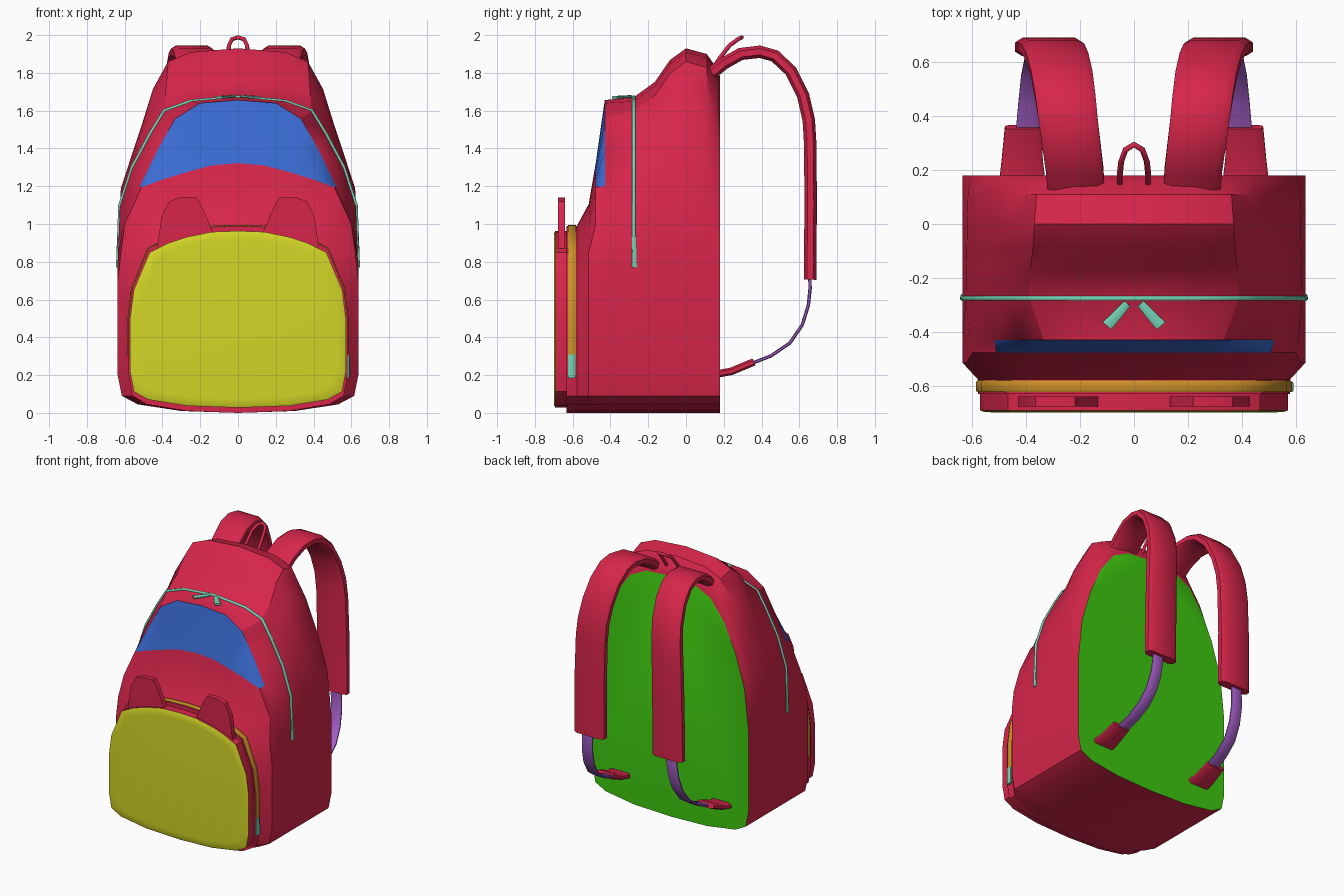
import bpy, bmesh, math
from mathutils import Vector

if "Cube" in bpy.data.objects:
    bpy.data.objects.remove(bpy.data.objects["Cube"])

# ---- colours
def mat(name, r, g, b):
    m = bpy.data.materials.new(name)
    m.diffuse_color = (r, g, b, 1)
    m.use_nodes = True
    m.node_tree.nodes["Principled BSDF"].inputs["Base Color"].default_value = m.diffuse_color
    return m

RED = mat("red fabric", .68, .019, .069)
YELLOW = mat("yellow panel", .645, .67, .019)
BLUE = mat("blue panel", .045, .156, .68)
GREEN = mat("green back panel", .048, .58, .005)
PURPLE = mat("purple webbing", .376, .114, .578)
TEAL = mat("teal zipper", .171, .645, .456)
ORANGE = mat("orange zipper", .61, .283, .021)

# ---- helpers
def loft(name, rings, mats, rule=None, angle=35):
    """Skin closed rings of 3D points; rule(ring, segment) picks the material
    (segment is None for the end caps)."""
    bm = bmesh.new()
    vs = [[bm.verts.new(p) for p in r] for r in rings]
    n = len(rings[0])
    for i in range(len(vs) - 1):
        for j in range(n):
            k = (j + 1) % n
            f = bm.faces.new((vs[i][j], vs[i][k], vs[i + 1][k], vs[i + 1][j]))
            f.material_index = rule(i, j) if rule else 0
    for i, r in ((0, vs[0]), (len(vs) - 1, vs[-1])):
        f = bm.faces.new(r)
        f.material_index = rule(i, None) if rule else 0
    bmesh.ops.recalc_face_normals(bm, faces=bm.faces)
    me = bpy.data.meshes.new(name)
    bm.to_mesh(me)
    bm.free()
    for m in mats:
        me.materials.append(m)
    ob = bpy.data.objects.new(name, me)
    bpy.context.collection.objects.link(ob)
    bpy.context.view_layer.objects.active = ob
    bpy.ops.object.select_all(action='DESELECT')
    ob.select_set(True)
    bpy.ops.object.shade_smooth_by_angle(angle=math.radians(angle))
    return ob

def sweep(name, pts, w0, w1, t, side, m):
    """Flat band with chamfered edges along a path; width w0 to w1 along side."""
    pts = [Vector(p) for p in pts]
    side = Vector(side).normalized()
    rings = []
    last = len(pts) - 1
    for i, p in enumerate(pts):
        tan = (pts[min(i + 1, last)] - pts[max(i - 1, 0)]).normalized()
        nrm = tan.cross(side).normalized()
        w = (w0 + (w1 - w0) * i / last) / 2
        c = w - min(t * .4, w * .5)
        sec = [(w, -t / 4), (w, t / 4), (c, t / 2), (-c, t / 2),
               (-w, t / 4), (-w, -t / 4), (-c, -t / 2), (c, -t / 2)]
        rings.append([p + side * a + nrm * b for a, b in sec])
    return loft(name, rings, [m], angle=50)

def lerp(a, b, t):
    return [(p[0] + (q[0] - p[0]) * t, p[1] + (q[1] - p[1]) * t) for p, q in zip(a, b)]

BOTTOM = [(0, 0), (.3, .01), (.53, .045), (.615, .09), (.637, .2)]

def ring(y, upper, sx=1.0):
    h = [(x * sx, z) for x, z in BOTTOM] + upper
    full = h + [(-x, z) for x, z in reversed(h[1:-1])]
    return [(x, y, z) for x, z in full]

# ---- body: upper half outlines at key depths
back = [(.637, .8), (.605, 1.1), (.53, 1.35), (.44, 1.55), (.33, 1.7), (.2, 1.765), (0, 1.78)]
peak = [(.637, .85), (.62, 1.19), (.503, 1.545), (.45, 1.715), (.37, 1.86), (.25, 1.91), (0, 1.93)]
zipl = [(.637, .77), (.625, 1.1), (.56, 1.3), (.466, 1.476), (.39, 1.6), (.25, 1.65), (0, 1.672)]
btop = [(.637, .8), (.61, 1.0), (.52, 1.2), (.43, 1.385), (.334, 1.556), (.2, 1.64), (0, 1.656)]
bbot = [(.637, .8), (.6, 1.0), (.51, 1.195), (.4, 1.235), (.27, 1.275), (.14, 1.31), (0, 1.322)]
bulge = [(.637, .7), (.62, .85), (.55, .98), (.42, 1.04), (.28, 1.08), (.14, 1.1), (0, 1.106)]
front = [(.58, .5), (.56, .66), (.475, .87), (.38, .92), (.28, .955), (.14, .985), (0, .99)]

rings = [ring(.18, back), ring(.16, lerp(back, peak, .33)), ring(.11, lerp(back, peak, .8)),
         ring(0, peak), ring(-.085, lerp(peak, zipl, .24)), ring(-.165, lerp(peak, zipl, .69)),
         ring(-.275, zipl), ring(-.43, btop), ring(-.478, bbot), ring(-.515, bulge),
         ring(-.577, front, .91), ring(-.632, front, .91)]

def body_rule(i, j):
    if j is None:
        return 1 if i == 0 else 0
    return 2 if i == 7 and 7 <= j <= 14 else 0

loft("backpack_body", rings, [RED, GREEN, BLUE], body_rule, 32)

# ---- front pocket with yellow face
def pocket_ring(y, s):
    return [(x * .985 * s, y, .5 + (z - .5) * .945 * s) for x, _, z in ring(0, front, .91)]

loft("front_pocket", [pocket_ring(-.62, 1), pocket_ring(-.692, 1), pocket_ring(-.698, .975),
                      pocket_ring(-.7, .9)],
     [RED, YELLOW], lambda i, j: 1 if i >= 1 else 0)

# ---- zipper bands following the body outline
def over(upper, y):
    return [(x, y, z) for x, z in upper] + [(-x, y, z) for x, z in reversed(upper[:-1])]

sweep("main_zipper", over(zipl, -.276), .018, .018, .018, (0, 1, 0), TEAL)
sweep("pocket_zipper", over([(.58, .3)] + front, -.603), .042, .042, .012, (0, 1, 0), ORANGE)

# ---- zipper pulls
sweep("pocket_zipper_pull", [(.582, -.605, .31), (.584, -.605, .25), (.584, -.605, .185)],
      .038, .038, .018, (0, 1, 0), TEAL)

for s, tag in ((1, "right"), (-1, "left")):
    sweep("main_zipper_pull_" + tag,
          [(s * .025, -.295, 1.675), (s * .06, -.335, 1.673), (s * .1, -.378, 1.67)],
          .03, .042, .014, (.75, s * .66, 0), TEAL)
    sweep("zipper_end_" + tag, [(s * .632, -.276, .93), (s * .637, -.273, .85), (s * .637, -.271, .77)],
          .022, .022, .014, (0, 1, 0), TEAL)

    # ear-shaped flaps above the pocket
    ear = [(.43, .86), (.405, 1.04), (.365, 1.12), (.31, 1.14), (.22, 1.14), (.19, 1.09), (.125, .94), (.2, .86)]
    loft("ear_flap_" + tag, [[(s * x, y, z) for x, z in ear] for y in (-.64, -.677)], [RED])

    # padded shoulder strap
    path = [(.215, .12, 1.785), (.22, .2, 1.85), (.232, .29, 1.9), (.245, .39, 1.912), (.255, .47, 1.89),
            (.268, .555, 1.81), (.285, .62, 1.68), (.3, .65, 1.55), (.31, .658, 1.42),
            (.318, .66, 1.1), (.32, .657, .705)]
    sweep("shoulder_strap_" + tag, [(s * x, y, z) for x, y, z in path], .21, .245, .066, (1, 0, 0), RED)

    # adjusting webbing
    path = [(.34, .655, .75), (.345, .657, .66), (.352, .648, .57), (.362, .615, .465),
            (.375, .55, .37), (.385, .45, .302), (.395, .33, .255)]
    sweep("webbing_" + tag, [(s * x, y, z) for x, y, z in path], .085, .09, .018, (1, 0, 0), PURPLE)

    # webbing anchor tab
    path = [(.415, .16, .205), (.415, .24, .22), (.412, .36, .27)]
    sweep("anchor_tab_" + tag, [(s * x, y, z) for x, y, z in path], .17, .135, .04, (1, 0, 0), RED)

# ---- carry loop at the top
half = [(.053, .14, 1.82), (.053, .18, 1.88), (.048, .23, 1.945), (.032, .275, 1.978)]
pts = half + [(0, .295, 1.988)] + [(-x, y, z) for x, y, z in reversed(half)]
cu = bpy.data.curves.new("carry_loop", 'CURVE')
cu.dimensions = '3D'
cu.bevel_depth = .011
cu.bevel_resolution = 2
cu.use_fill_caps = True
sp = cu.splines.new('POLY')
sp.points.add(len(pts) - 1)
for p, c in zip(sp.points, pts):
    p.co = (*c, 1)
cu.materials.append(RED)
bpy.context.collection.objects.link(bpy.data.objects.new("carry_loop", cu))
